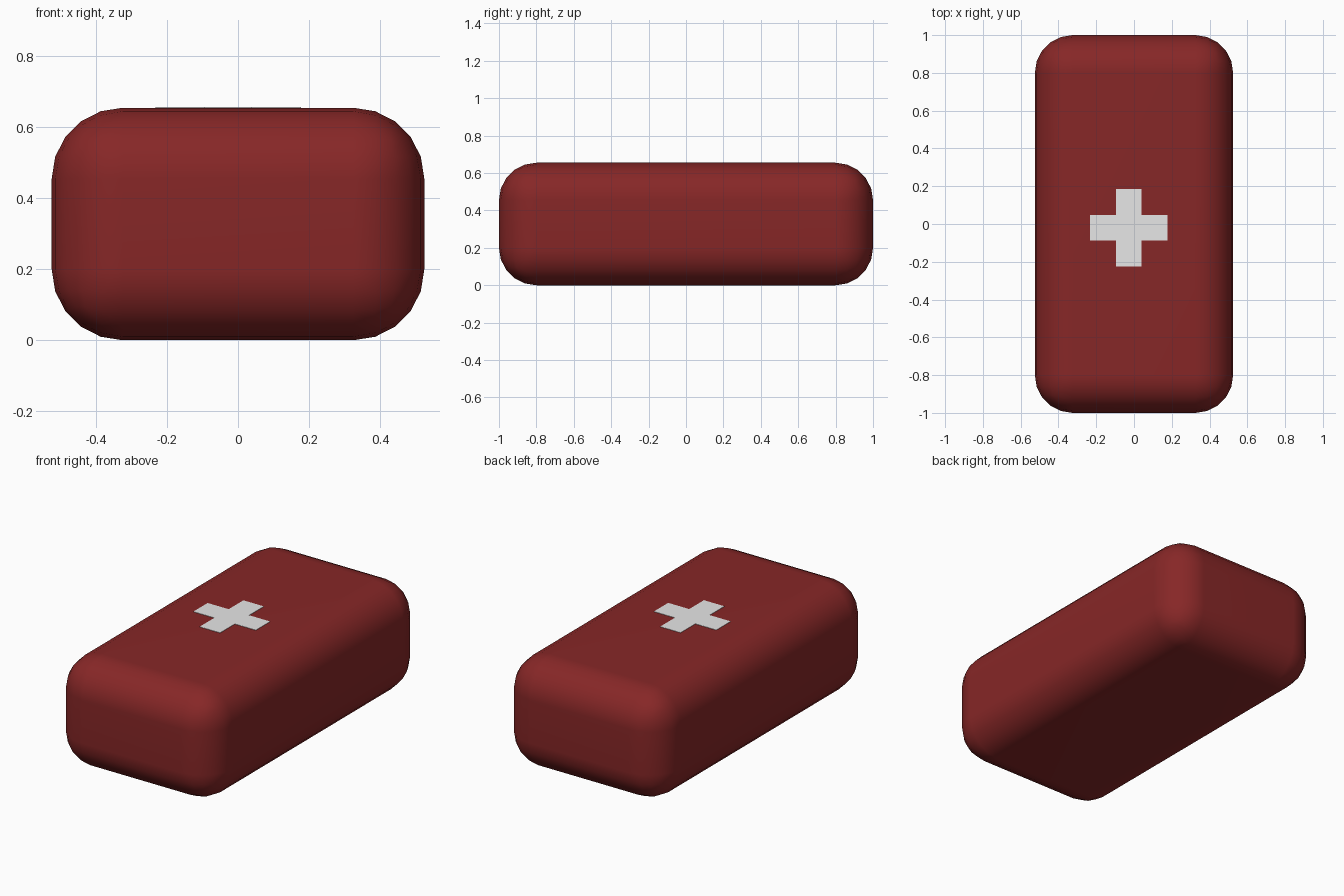
import bpy, bmesh
from mathutils import Matrix

if "Cube" in bpy.data.objects:
    bpy.data.objects.remove(bpy.data.objects["Cube"])


def material(name, rgb):
    m = bpy.data.materials.new(name)
    m.diffuse_color = (*rgb, 1)
    m.use_nodes = True
    m.node_tree.nodes["Principled BSDF"].inputs["Base Color"].default_value = m.diffuse_color
    return m


def add_object(name, bm, mat):
    mesh = bpy.data.meshes.new(name)
    bm.to_mesh(mesh)
    bm.free()
    mesh.materials.append(mat)
    ob = bpy.data.objects.new(name, mesh)
    bpy.context.collection.objects.link(ob)
    return ob


red = material("dark_red", (0.24, 0.02, 0.02))
white = material("white", (0.8, 0.8, 0.8))
W, L, H = 1.05, 2.0, 0.655

# Rounded case body
bm = bmesh.new()
bmesh.ops.create_cube(bm, size=1, matrix=Matrix.Translation((0, 0, H / 2)) @ Matrix.Diagonal((W, L, H, 1)))
bmesh.ops.bevel(bm, geom=bm.edges[:], offset=0.2, offset_type='OFFSET',
                segments=5, profile=0.5, affect='EDGES', clamp_overlap=True)
for f in bm.faces:
    f.smooth = True
body = add_object("case_body", bm, red)
body.modifiers.new("even_shading", 'WEIGHTED_NORMAL').keep_sharp = True

# Cross plate on the lid, slightly off centre
cx, cy, a, b = -0.027, -0.02, 0.067, 0.205
outline = [(-a, -b), (a, -b), (a, -a), (b, -a), (b, a), (a, a),
           (a, b), (-a, b), (-a, a), (-b, a), (-b, -a), (-a, -a)]
bm = bmesh.new()
face = bm.faces.new([bm.verts.new((cx + x, cy + y, H - 0.001)) for x, y in outline])
top = bmesh.ops.extrude_face_region(bm, geom=[face])
bmesh.ops.translate(bm, vec=(0, 0, 0.003),
                    verts=[v for v in top["geom"] if isinstance(v, bmesh.types.BMVert)])
bmesh.ops.recalc_face_normals(bm, faces=bm.faces[:])
add_object("cross_plate", bm, white)
